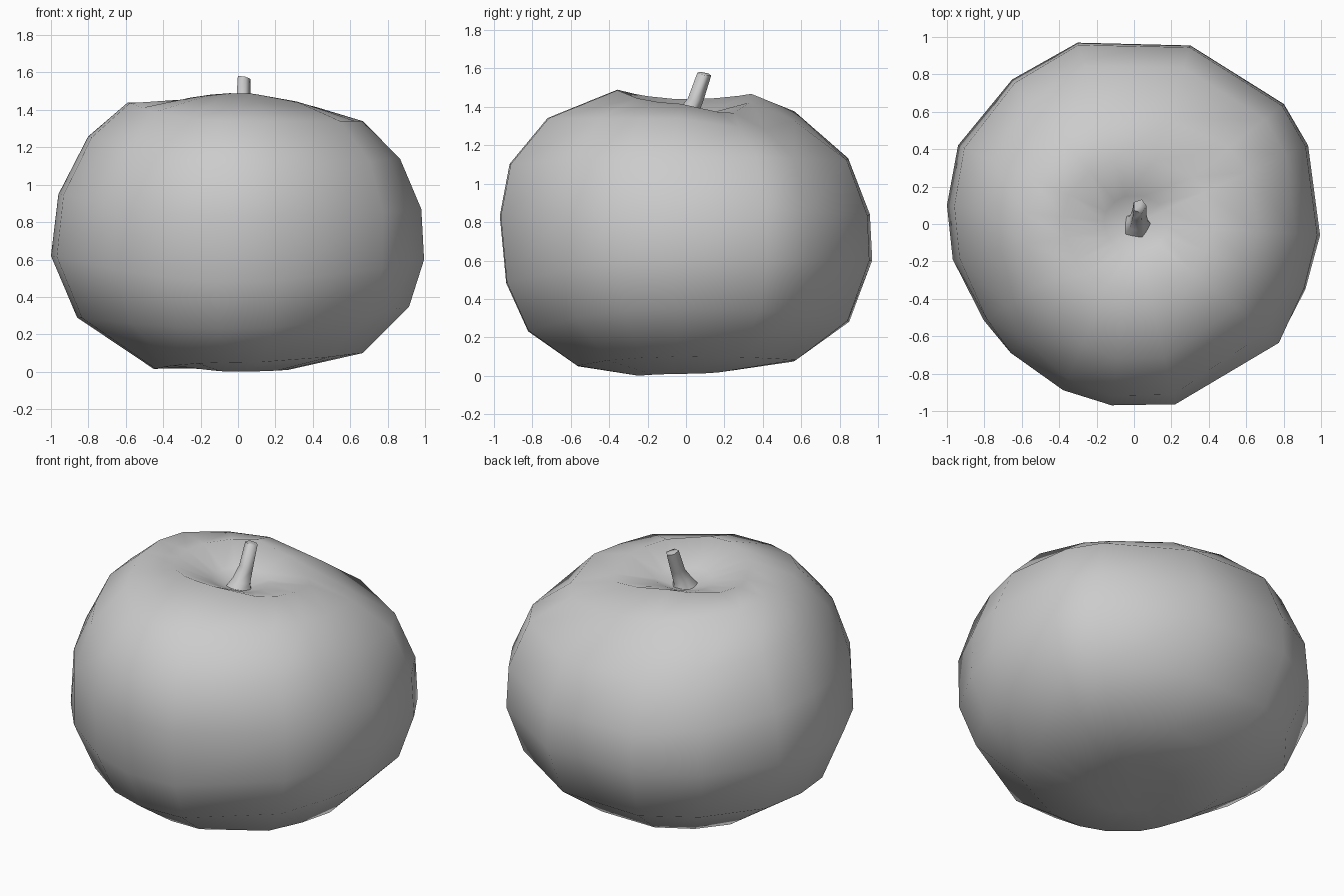
import bpy, bmesh, math
from mathutils import Vector

if "Cube" in bpy.data.objects:
    bpy.data.objects.remove(bpy.data.objects["Cube"])


def make_object(name, bm, sharp_angle):
    bmesh.ops.recalc_face_normals(bm, faces=bm.faces)
    mesh = bpy.data.meshes.new(name)
    bm.to_mesh(mesh)
    bm.free()
    obj = bpy.data.objects.new(name, mesh)
    bpy.context.collection.objects.link(obj)
    bpy.ops.object.select_all(action='DESELECT')
    obj.select_set(True)
    bpy.context.view_layer.objects.active = obj
    bpy.ops.object.shade_smooth_by_angle(angle=math.radians(sharp_angle))
    return obj


def skin(bm, rings, bottom, top):
    """Bridge vertex rings and close both ends with fans."""
    n = len(rings[0])
    for a, b in zip(rings, rings[1:]):
        for i in range(n):
            j = (i + 1) % n
            bm.faces.new((a[i], a[j], b[j], b[i]))
    for ring, tip in ((rings[0], bottom), (rings[-1], top)):
        v = bm.verts.new(tip)
        for i in range(n):
            bm.faces.new((ring[i], ring[(i + 1) % n], v))


# Fruit body: four uneven side profiles (radius, height), blended around
right = [(.27, .01), (.67, .10), (.92, .35), (1.0, .60), (.985, .87),
         (.87, 1.14), (.67, 1.34), (.42, 1.415), (.18, 1.36)]
back = [(.25, .03), (.58, .08), (.86, .28), (.98, .60), (.97, .83),
        (.86, 1.12), (.57, 1.37), (.34, 1.47), (.15, 1.375)]
left = [(.22, .02), (.45, .015), (.86, .29), (1.0, .62), (.96, .95),
        (.80, 1.26), (.59, 1.44), (.38, 1.44), (.16, 1.37)]
front = [(.25, .0), (.57, .05), (.83, .23), (.945, .48), (.98, .83),
         (.93, 1.10), (.73, 1.34), (.36, 1.49), (.15, 1.38)]

# Uneven plan outline, anticlockwise
outline = [(.995, -.06), (.93, .42), (.80, .64), (.30, .95), (-.30, .965),
           (-.65, .77), (-.94, .42), (-1.0, .10), (-.97, -.19), (-.81, -.52),
           (-.67, -.70), (-.38, -.89), (-.12, -.965), (.22, -.96),
           (.78, -.64), (.92, -.35)]

bm = bmesh.new()
rings = []
for level, (r, b, l, f) in enumerate(zip(right, back, left, front)):
    ring = []
    for px, py in outline:
        reach = math.hypot(px, py)
        c, s = px / reach, py / reach
        side, depth = (r if c > 0 else l), (b if s > 0 else f)
        radius, z = (side[k] * c * c + depth[k] * s * s for k in (0, 1))
        if c > 0 and s > 0 and level in (6, 7):      # sunken rear right shoulder
            z -= .07 * 2 * c * s
        k = radius * reach / (c * c + .975 * s * s)
        ring.append(bm.verts.new((c * k, s * k, z)))
    rings.append(ring)
skin(bm, rings, (0, 0, .03), (.01, 0, 1.31))
make_object("fruit_body", bm, 60)

# Stalk: leaning four-sided stem with a flared foot and slanted end
bm = bmesh.new()
rings = []
for cx, cy, z, radius in ((.02, -.01, 1.31, .085), (.022, .01, 1.37, .055),
                          (.025, .05, 1.44, .042), (.03, .095, 1.572, .038)):
    rings.append([bm.verts.new(Vector((cx + radius * math.cos(a), cy + radius * math.sin(a),
                                       z - .2 * radius * (math.sin(a) + math.cos(a)))))
                  for a in (math.tau * i / 5 for i in range(5))])
skin(bm, rings, (.02, -.01, 1.29), (.03, .095, 1.574))
make_object("stalk", bm, 80)
